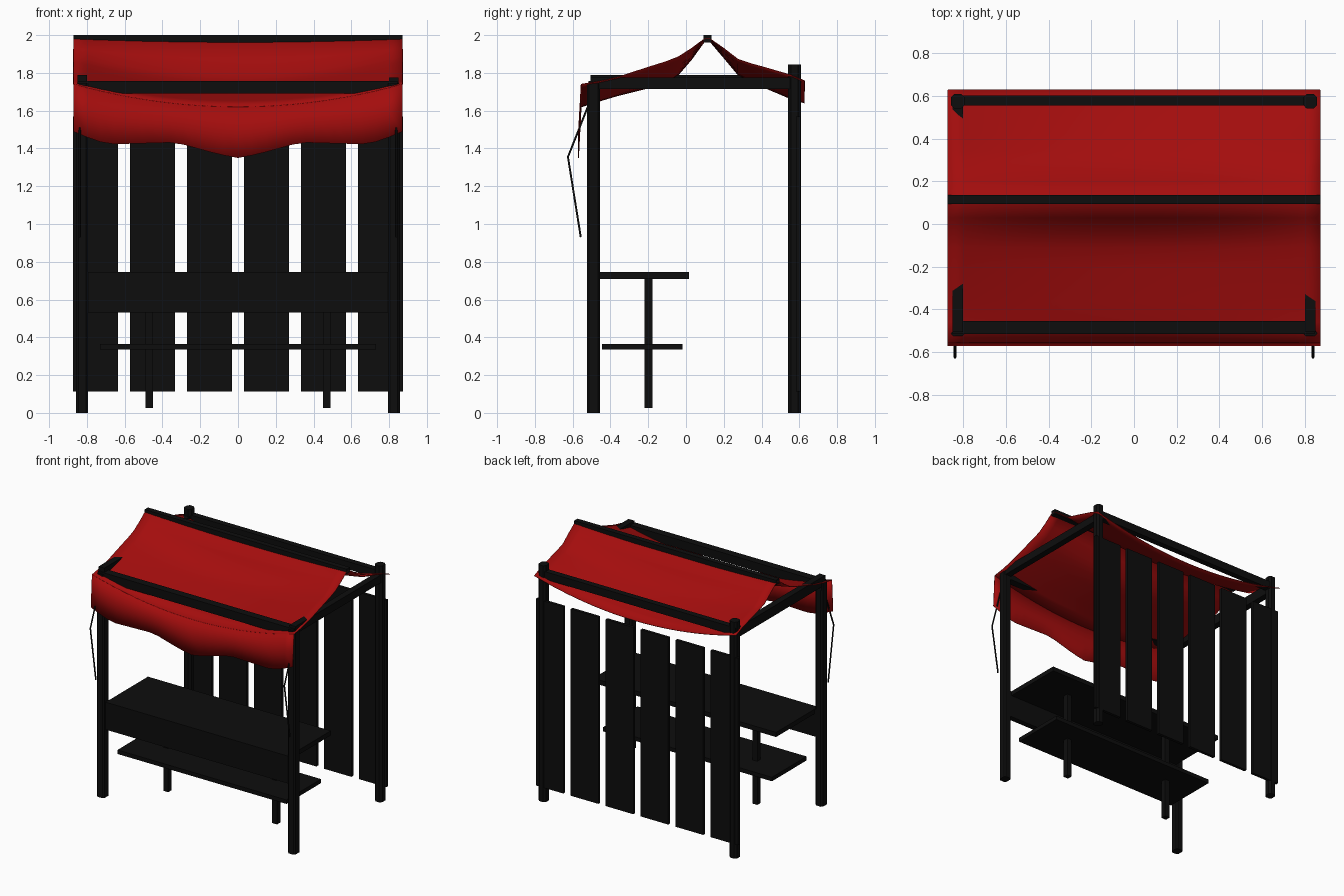
import bpy, bmesh
from mathutils import Vector

if "Cube" in bpy.data.objects:
    bpy.data.objects.remove(bpy.data.objects["Cube"])


def material(name, rgb):
    m = bpy.data.materials.new(name)
    m.diffuse_color = (*rgb, 1)
    m.use_nodes = True
    m.node_tree.nodes["Principled BSDF"].inputs["Base Color"].default_value = m.diffuse_color
    return m


BLACK = material("black wood", (0.004, 0.004, 0.004))
RED = material("red cloth", (0.37, 0.004, 0.004))


def finish(name, bm, mat):
    bmesh.ops.recalc_face_normals(bm, faces=bm.faces)
    me = bpy.data.meshes.new(name)
    bm.to_mesh(me)
    bm.free()
    me.materials.append(mat)
    ob = bpy.data.objects.new(name, me)
    bpy.context.collection.objects.link(ob)
    return ob


def box(name, x, y, z, chamfer=0.0):
    """Box from (min, max) ranges; chamfer cuts the upright edges."""
    bm = bmesh.new()
    bmesh.ops.create_cube(bm, size=1)
    for v in bm.verts:
        v.co = [r[0] if c < 0 else r[1] for c, r in zip(v.co, (x, y, z))]
    if chamfer:
        upright = [e for e in bm.edges
                   if abs(e.verts[0].co.z - e.verts[1].co.z) > 0.1]
        bmesh.ops.bevel(bm, geom=upright, offset=chamfer, segments=1, affect='EDGES')
    return finish(name, bm, BLACK)


def lerp_table(table, x):
    for (x0, z0), (x1, z1) in zip(table, table[1:]):
        if x <= x1:
            return z0 + (z1 - z0) * (x - x0) / (x1 - x0)
    return table[-1][1]


def sheet(name, rows):
    bm = bmesh.new()
    grid = [[bm.verts.new(p) for p in row] for row in rows]
    for a, b in zip(grid, grid[1:]):
        for i in range(len(a) - 1):
            bm.faces.new((a[i], a[i + 1], b[i + 1], b[i]))
    ob = finish(name, bm, RED)
    for p in ob.data.polygons:
        p.use_smooth = True
    mod = ob.modifiers.new("cloth thickness", 'SOLIDIFY')
    mod.thickness = 0.004
    mod.offset = 0
    return ob


# Posts, side beams, ropes and counter legs, left and right
for s, side in ((-1, "left"), (1, "right")):
    cx = s * 0.825
    px = (cx - 0.032, cx + 0.032)
    box(f"front_post_{side}", px, (-0.525, -0.455), (0, 1.745), 0.012)
    box(f"back_post_{side}", px, (0.541, 0.609), (0, 1.845), 0.016)
    top = 1.79 if s < 0 else 1.775
    box(f"side_beam_{side}", (cx - 0.025, cx + 0.025), (-0.505, 0.575), (1.715, top))
    lx = s * 0.47
    box(f"counter_leg_{side}", (lx - 0.021, lx + 0.021), (-0.22, -0.178), (0.025, 0.715))

    cu = bpy.data.curves.new(f"rope_{side}", 'CURVE')
    cu.dimensions = '3D'
    cu.bevel_depth = 0.006
    cu.bevel_resolution = 1
    cu.use_fill_caps = True
    sp = cu.splines.new('POLY')
    path = [(-0.52, 1.62), (-0.625, 1.355), (-0.557, 0.93)]
    sp.points.add(len(path) - 1)
    for p, (y, z) in zip(sp.points, path):
        p.co = (s * 0.838, y, z, 1)
    cu.materials.append(BLACK)
    bpy.context.collection.objects.link(bpy.data.objects.new(f"rope_{side}", cu))

# Long beams
box("front_beam", (-0.85, 0.845), (-0.515, -0.455), (1.69, 1.757))
box("back_beam", (-0.85, 0.845), (0.555, 0.602), (1.74, 1.80))
box("ridge_beam", (-0.872, 0.872), (0.093, 0.135), (1.962, 2.0))

# Counter, apron and shelf
box("counter_top", (-0.79, 0.79), (-0.46, 0.017), (0.71, 0.746))
box("counter_apron", (-0.80, 0.80), (-0.505, -0.46), (0.532, 0.746))
box("lower_shelf", (-0.73, 0.73), (-0.445, -0.018), (0.335, 0.366))

# Back boards
for i in range(6):
    x = -0.755 + i * 0.302
    box(f"back_board_{i + 1}", (x - 0.119, x + 0.119), (0.582, 0.605), (0.112, 1.57))

# Sagging canopy: y, height at the ends, height at the middle
HALF = 0.872
profile = [(-0.555, 1.74, 1.62), (-0.46, 1.755, 1.65), (-0.36, 1.778, 1.68),
           (-0.20, 1.83, 1.72), (-0.11, 1.858, 1.75), (-0.04, 1.885, 1.79),
           (0.03, 1.93, 1.872), (0.10, 1.982, 1.968), (0.125, 1.982, 1.968),
           (0.20, 1.93, 1.88), (0.275, 1.872, 1.79), (0.34, 1.85, 1.755),
           (0.42, 1.828, 1.72), (0.55, 1.79, 1.665), (0.628, 1.758, 1.64)]
xs = [HALF * (i / 12 - 1) for i in range(25)]


def sag(end, mid, x):
    return mid + (end - mid) * (x / HALF) ** 2


sheet("canopy", [[(x, y, sag(e, m, x)) for x in xs] for y, e, m in profile])

# Front valance with a wavy lower edge
hem = [(0, 1.35), (0.1, 1.368), (0.33, 1.432), (0.68, 1.422), (0.76, 1.443), (HALF, 1.49)]
rows = []
for t in (0, 0.5, 1):
    rows.append([(x, -0.555 - 0.014 * t,
                  sag(1.74, 1.62, x) * (1 - t) + lerp_table(hem, abs(x)) * t) for x in xs])
sheet("valance", rows)
